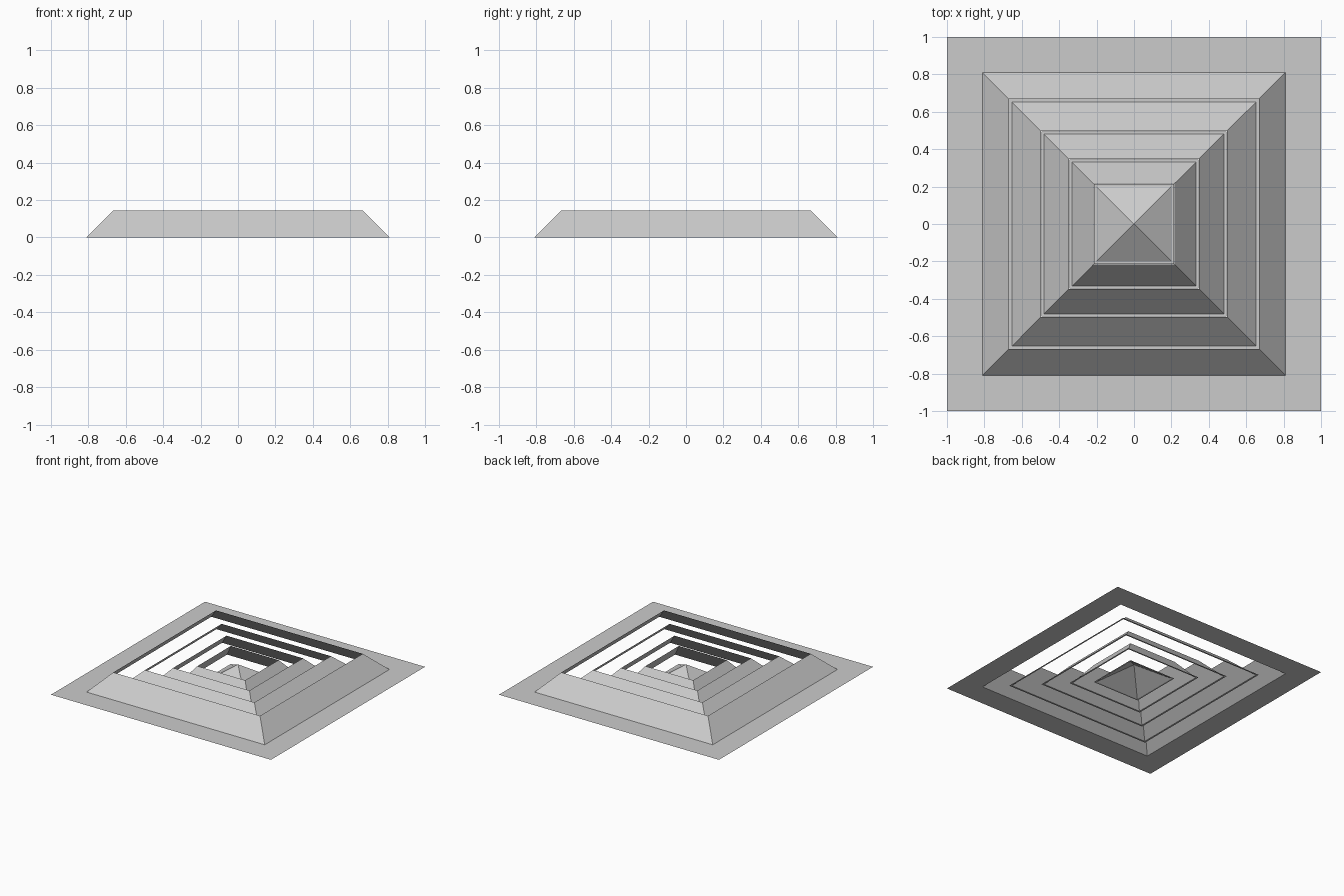
import bpy, bmesh

if "Cube" in bpy.data.objects:
    bpy.data.objects.remove(bpy.data.objects["Cube"])

TOP = 0.145  # height of the louver rims


def square_sheet(name, profile):
    """Sweep a (half width, height) profile round four sides; half width 0 makes a point."""
    bm = bmesh.new()
    rings = []
    for r, z in profile:
        if r == 0:
            rings.append([bm.verts.new((0, 0, z))] * 4)
        else:
            rings.append([bm.verts.new((sx * r, sy * r, z))
                          for sx, sy in ((-1, -1), (1, -1), (1, 1), (-1, 1))])
    for a, b in zip(rings, rings[1:]):
        for i in range(4):
            j = (i + 1) % 4
            corners = [a[i], a[j], b[j]]
            if b[i] is not b[j]:
                corners.append(b[i])
            bm.faces.new(corners)
    mesh = bpy.data.meshes.new(name)
    bm.to_mesh(mesh)
    bm.free()
    obj = bpy.data.objects.new(name, mesh)
    bpy.context.collection.objects.link(obj)
    return obj


# Wide ceiling flange with the outermost sloped blade
square_sheet("outer_flange", [(1.0, 0), (0.81, 0), (0.667, TOP)])

# Nested louver blades, each with a narrow flat lip at its foot
for n, (foot, rim) in enumerate([(0.667, 0.497), (0.495, 0.347), (0.345, 0.217)], 1):
    square_sheet(f"louver_{n}", [(foot, 0), (foot - 0.014, 0), (rim, TOP)])

# Central pyramid with the same lip
square_sheet("centre_pyramid", [(0.215, 0), (0.201, 0), (0, 0.135)])
